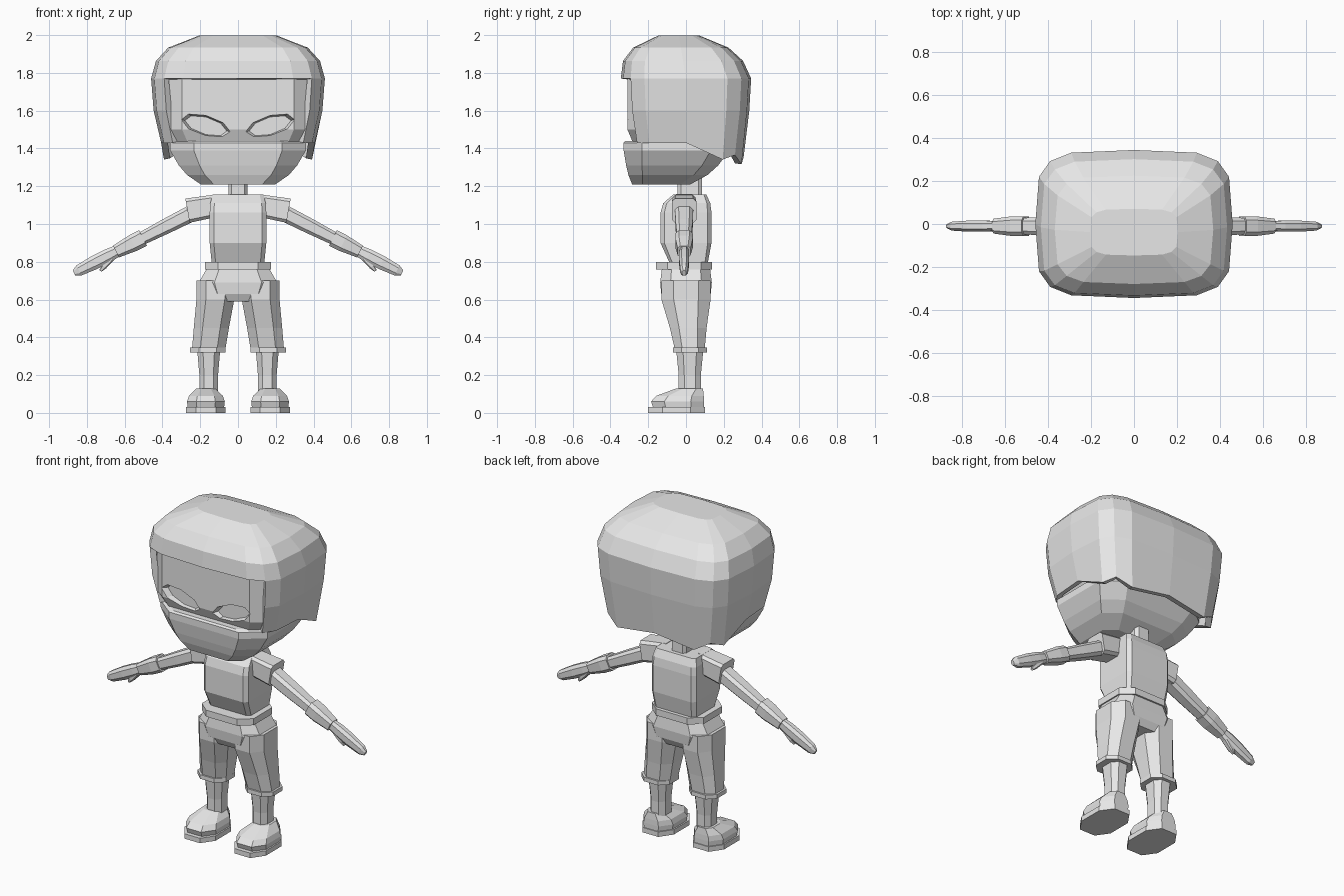
import bpy, bmesh
from math import sin, cos, pi, copysign
from mathutils import Matrix, Vector

cube = bpy.data.objects.get("Cube")
if cube:
    bpy.data.objects.remove(cube, do_unlink=True)

grey = bpy.data.materials.new("plain_grey")
grey.use_nodes = True
grey.diffuse_color = (0.8, 0.8, 0.8, 1)
grey.node_tree.nodes["Principled BSDF"].inputs["Base Color"].default_value = grey.diffuse_color


def skin(rings):
    """Join equal-sized point rings into a closed, capped surface."""
    bm = bmesh.new()
    rows = [[bm.verts.new(point) for point in ring] for ring in rings]
    count = len(rows[0])
    for lower, upper in zip(rows, rows[1:]):
        for i in range(count):
            j = (i + 1) % count
            bm.faces.new((lower[i], lower[j], upper[j], upper[i]))
    bm.faces.new(rows[0])
    bm.faces.new(rows[-1])
    bmesh.ops.recalc_face_normals(bm, faces=bm.faces)
    return bm


def finish(name, bm, mirror=False):
    mesh = bpy.data.meshes.new(name)
    bm.to_mesh(mesh)
    bm.free()
    mesh.materials.append(grey)
    part = bpy.data.objects.new(name, mesh)
    bpy.context.collection.objects.link(part)
    if mirror:
        part.modifiers.new("Mirror", 'MIRROR').use_mirror_merge = False
    return part


def octagon(flat):
    """Unit square with chamfered corners; flat is the uncut share of a side."""
    corner = [(1, flat), (flat, 1)]
    quarter = lambda p, turns: p if turns == 0 else quarter((-p[1], p[0]), turns - 1)
    return [quarter(p, turns) for turns in range(4) for p in corner]


def stack(name, centre, radii, rows, flat=0.6, lean=(0, 0), power=1, place=None, mirror=False):
    """Chamfered column. Rows are (height, scale); lean shifts narrow rows,
    power makes the depth shrink faster or slower than the width."""
    rings = []
    for height, scale in rows:
        x, y = (c + shift * (1 - scale) for c, shift in zip(centre, lean))
        wide, deep = radii[0] * scale, radii[1] * scale ** power
        rings.append([(x + u * wide, y + v * deep, height) for u, v in octagon(flat)])
    bm = skin(rings)
    if place:
        bm.transform(place)
    return finish(name, bm, mirror)


def aim(start, end):
    """Frame whose z axis runs from start to end, both given as x, z."""
    a, b = (Vector((x, -0.01, z)) for x, z in (start, end))
    return Matrix.Translation(a) @ (b - a).to_track_quat('Z', 'Y').to_matrix().to_4x4()


# Head with recessed slanted eyes
head = stack("head", (0, -0.03), (0.37, 0.28),
             [(1.4, 0.85), (1.5, 1), (1.8, 1), (1.86, 0.8)], flat=0.8)

for side in (1, -1):
    rings = []
    for depth, scale in ((-0.36, 1.1), (-0.31, 1), (-0.275, 0.85)):
        ring = []
        for i in range(8):
            across = 0.13 * scale * cos(i * pi / 4)
            rise = 0.055 * scale * sin(i * pi / 4) + across / 4
            ring.append((side * (0.17 + across), depth, 1.52 + rise))
        rings.append(ring)
    cutter = finish("eye_cutter", skin(rings))
    cutter.hide_render = True
    cut = head.modifiers.new("Eye", 'BOOLEAN')
    cut.operation, cut.solver, cut.object = 'DIFFERENCE', 'EXACT', cutter
    bpy.context.view_layer.objects.active = head
    bpy.ops.object.modifier_apply(modifier=cut.name)
    bpy.data.objects.remove(cutter, do_unlink=True)

# Jaw mask, swept forward towards the chin
stack("jaw_mask", (0, -0.05), (0.36, 0.28),
      [(1.21, 0.55), (1.26, 0.75), (1.31, 0.87), (1.39, 1), (1.43, 1), (1.44, 0.9)],
      flat=0.65, lean=(0, -0.18))


# Hair: domed crown above the fringe line, narrowing curtain below it
def hair_ring(z, wide, deep, shift, ragged=False):
    ring = []
    for i in range(16):
        u, v = (copysign(abs(t) ** 0.47, t) if abs(t) > 0.001 else 0
                for t in (cos(i * pi / 8), sin(i * pi / 8)))
        y = v * deep
        hem = max(y, 0) / 4 + 0.04 * (i % 2) * (y > 0.1) if ragged else 0
        ring.append((u * wide, y + shift, z - hem))
    return ring


fringe = 1.77
rings = []
for angle in (1.25, 0.75, 0.4, 0):
    rings.append(hair_ring(fringe + 0.24 * sin(angle), 0.46 * cos(angle) ** 0.7,
                           0.345 * cos(angle), -0.04 * sin(angle)))
for drop in (0.17, 0.34):
    scale = 1 - drop ** 2
    rings.append(hair_ring(fringe - drop, 0.46 * scale, 0.345 * scale, 0, drop > 0.2))
bm = skin(rings)
opening = []
for face in bm.faces:
    middle = face.calc_center_median()
    if middle.z < fringe and (len(face.verts) > 4 or middle.y < -0.265):
        opening.append(face)
bmesh.ops.delete(bm, geom=opening, context='FACES')
shell = finish("hair", bm).modifiers.new("Shell", 'SOLIDIFY')
shell.thickness = 0.035
shell.offset = -1

# Neck and torso
stack("neck", (0, 0.02), (0.05, 0.065), [(1.1, 1), (1.3, 1)], flat=0.7)
stack("torso", (0, 0), (0.15, 0.135),
      [(0.78, 0.92), (0.9, 1), (1.06, 1), (1.11, 0.98), (1.155, 0.9)],
      flat=0.85, lean=(0, 0.2), power=4)

# Arms: every piece but the sleeve and thumb lies on one line
sleeve = aim((0.1, 1.1), (0.27, 1.07))
arm = aim((0.2, 1.08), (0.87, 0.74))
thumb = aim((0.67, 0.82), (0.73, 0.75))
stack("sleeve", (0, 0), (0.065, 0.065), [(0, 0.9), (0.17, 1)],
      flat=0.75, place=sleeve, mirror=True)
stack("upper_arm", (0, 0), (0.05, 0.045), [(0, 1), (0.2, 0.9), (0.36, 0.75)],
      place=arm, mirror=True)
stack("forearm", (0, 0), (0.046, 0.046), [(0.34, 1), (0.4, 1), (0.5, 0.75)],
      place=arm, mirror=True)
stack("hand", (0, 0), (0.026, 0.037),
      [(0.48, 0.8), (0.55, 1), (0.63, 1), (0.72, 0.8), (0.75, 0.4)],
      flat=0.5, place=arm, mirror=True)
stack("thumb", (0, 0), (0.02, 0.018), [(0, 1), (0.06, 0.8), (0.09, 0.4)],
      place=thumb, mirror=True)

# Belt and trousers
stack("belt", (0, -0.01), (0.175, 0.148), [(0.76, 1), (0.8, 1)])
stack("trouser_hips", (0, 0), (0.2, 0.135),
      [(0.59, 0.5), (0.63, 0.9), (0.69, 1.04), (0.78, 0.78)], power=0.3)
stack("trouser_leg", (0.12, 0), (0.1, 0.13),
      [(0.33, 0.88), (0.45, 0.93), (0.6, 1), (0.7, 1)],
      flat=0.5, lean=(0.3, 0.17), power=4, mirror=True)
stack("trouser_cuff", (0.16, 0.02), (0.095, 0.09), [(0.32, 1), (0.345, 1)],
      flat=0.5, mirror=True)

# Shins and boots
stack("shin", (0.155, 0.02), (0.055, 0.065), [(0.1, 0.9), (0.2, 0.9), (0.33, 1.1)],
      flat=0.5, mirror=True)
stack("boot", (0.17, -0.045), (0.1, 0.14),
      [(0.02, 0.95), (0.06, 1), (0.09, 0.9), (0.13, 0.5)],
      flat=0.5, lean=(0, 0.13), mirror=True)
stack("boot_sole", (0.17, -0.05), (0.105, 0.15), [(0, 1), (0.03, 1)],
      flat=0.5, mirror=True)
